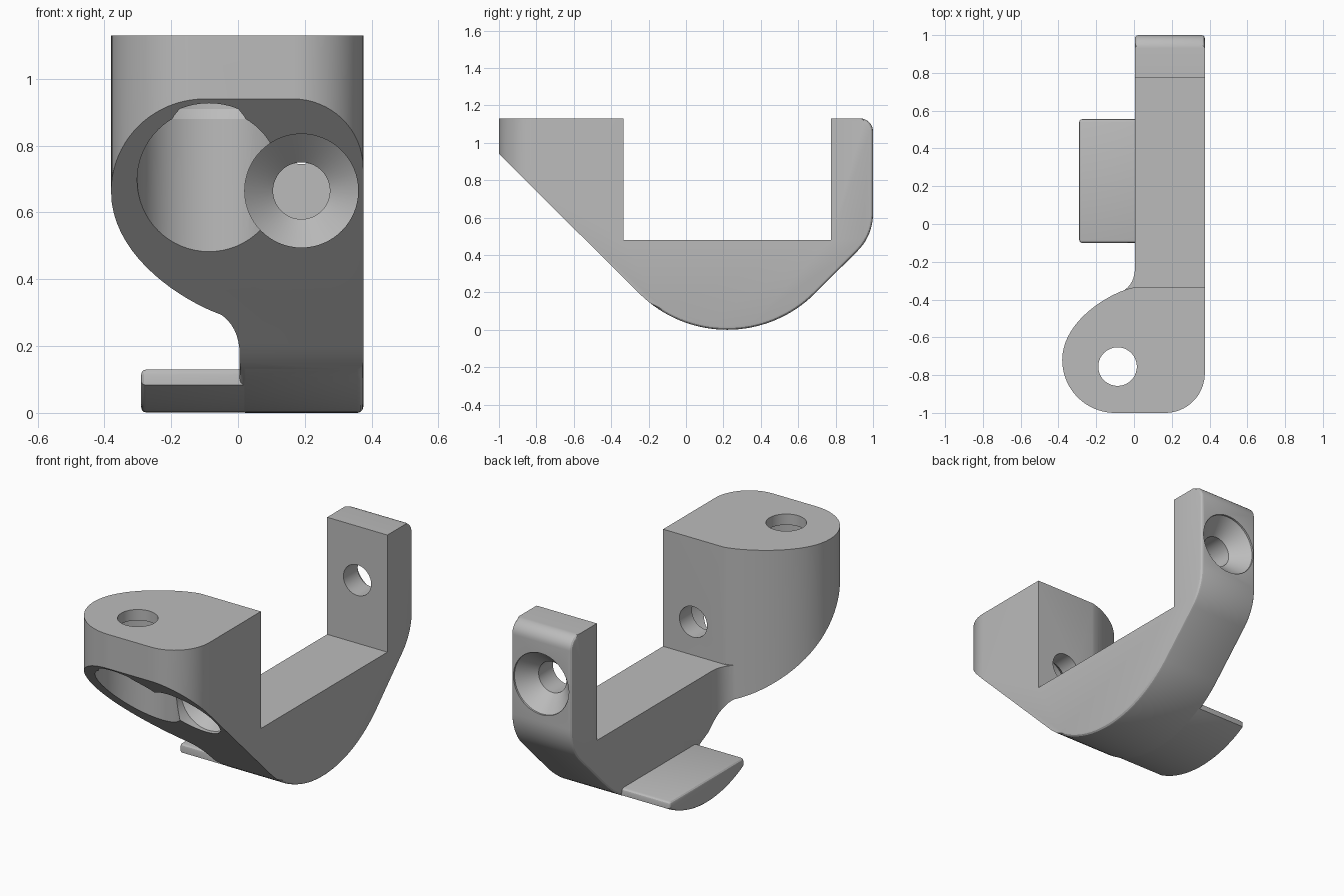
import bpy, bmesh, math
from mathutils import Vector

cube = bpy.data.objects.get("Cube")
if cube:
    bpy.data.objects.remove(cube, do_unlink=True)

grey = bpy.data.materials.new("plain grey")
grey.use_nodes = True
grey.diffuse_color = (0.5, 0.5, 0.5, 1)
for node in grey.node_tree.nodes:
    if node.type == 'BSDF_PRINCIPLED':
        node.inputs["Base Color"].default_value = (0.5, 0.5, 0.5, 1)


def arc(cx, cy, r, a0, a1, n):
    """Points on an arc, angles in degrees."""
    out = []
    for i in range(n + 1):
        a = math.radians(a0 + (a1 - a0) * i / n)
        out.append((cx + r * math.cos(a), cy + r * math.sin(a)))
    return out


def bezier(a, b, c, d, n):
    pts = []
    for i in range(n + 1):
        t = i / n
        s = 1 - t
        p = (Vector(a) * s**3 + Vector(b) * 3 * s * s * t
             + Vector(c) * 3 * s * t * t + Vector(d) * t**3)
        pts.append((p.x, p.y))
    return pts


def make_object(name, bm):
    bmesh.ops.recalc_face_normals(bm, faces=bm.faces[:])
    mesh = bpy.data.meshes.new(name)
    bm.to_mesh(mesh)
    bm.free()
    mesh.materials.append(grey)
    obj = bpy.data.objects.new(name, mesh)
    bpy.context.collection.objects.link(obj)
    return obj


def prism(name, pts, axis, lo, hi):
    """Extrude a (y, z) outline along x, or an (x, y) outline along z."""
    bm = bmesh.new()
    place = (lambda p: (lo, *p)) if axis == 'X' else (lambda p: (*p, lo))
    face = bm.faces.new([bm.verts.new(place(p)) for p in pts])
    geom = bmesh.ops.extrude_face_region(bm, geom=[face])["geom"]
    step = Vector((hi - lo, 0, 0)) if axis == 'X' else Vector((0, 0, hi - lo))
    bmesh.ops.translate(bm, vec=step, verts=[g for g in geom if isinstance(g, bmesh.types.BMVert)])
    return make_object(name, bm)


def lathe(name, profile, place, n=64):
    """Closed turned solid from (radius, height) rings; place maps it into the model."""
    bm = bmesh.new()
    rings = []
    for r, h in profile:
        rings.append([bm.verts.new(place(x, y, h)) for x, y in arc(0, 0, r, 0, 360, n)[:-1]])
    for low, high in zip(rings, rings[1:]):
        for i in range(n):
            j = (i + 1) % n
            bm.faces.new((low[i], low[j], high[j], high[i]))
    bm.faces.new(rings[0])
    bm.faces.new(rings[-1])
    return make_object(name, bm)


def boolean(obj, tool, operation):
    mod = obj.modifiers.new("cut", 'BOOLEAN')
    mod.operation = operation
    mod.solver = 'EXACT'
    mod.object = tool
    graph = bpy.context.evaluated_depsgraph_get()
    result = bpy.data.meshes.new_from_object(obj.evaluated_get(graph))
    obj.modifiers.clear()
    obj.data = result
    bpy.data.objects.remove(tool, do_unlink=True)


def round_edges(obj, rule, width):
    """Bevel sharp edges whose two face normals satisfy the rule."""
    bm = bmesh.new()
    bm.from_mesh(obj.data)
    bmesh.ops.remove_doubles(bm, verts=bm.verts[:], dist=0.0002)
    bm.normal_update()
    chosen = []
    for e in bm.edges:
        if len(e.link_faces) == 2:
            a, b = (f.normal for f in e.link_faces)
            if a.angle(b, 0) > 0.6 and (rule(e, a, b) or rule(e, b, a)):
                chosen.append(e)
    bmesh.ops.bevel(bm, geom=chosen, offset=width, segments=3, profile=0.5, affect='EDGES')
    bm.to_mesh(obj.data)
    bm.free()


def smooth(obj):
    bpy.ops.object.select_all(action='DESELECT')
    obj.select_set(True)
    bpy.context.view_layer.objects.active = obj
    bpy.ops.object.shade_smooth_by_angle(angle=math.radians(25))


INNER, OUTER, FLOOR, TOP = 0.005, 0.375, 0.48, 1.13
BELLY = (0.22, 0.665)

# Bracket body: plan outline of the head and arm
plan = [(OUTER, 1.2)]
plan += arc(0.165, -0.79, 0.21, 0, -90, 16)
plan += arc(-0.1, -0.72, 0.28, -90, -180, 20)
plan += bezier((-0.38, -0.72), (-0.38, -0.5), (-0.1, -0.35), (INNER, -0.335), 20)[1:]
plan += [(INNER, 1.2)]
bracket = prism("bracket_body", plan, 'Z', -0.2, 1.4)

# Concave blend between the head and the arm
blend = bezier((INNER + 0.001, -0.22), (INNER, -0.31), (-0.03, -0.345), (-0.09, -0.372), 10)
blend += [(0.0, -0.42), (0.06, -0.4), (0.06, -0.22)]
boolean(bracket, prism("blend", blend, 'Z', -0.25, FLOOR + 0.002), 'UNION')

# Side outline: U shape with a round belly
side = [(-1, TOP), (-0.335, TOP), (-0.335, FLOOR), (0.775, FLOOR), (0.775, TOP)]
side += arc(0.93, TOP - 0.07, 0.07, 90, 0, 8)
side += arc(0.72, 0.62, 0.28, 0, -45, 10)
side += arc(*BELLY, 0.665, -45, -135, 32)
side += [(-1, 0.94)]
boolean(bracket, prism("side_outline", side, 'X', -0.8, 0.8), 'INTERSECT')

# Softened outer rim of the arm and post
round_edges(bracket, lambda e, a, b: abs(a.x) > 0.95 and (b.z < -0.1 or b.y > 0.1)
            and abs(b.x) < 0.1 and min(v.co.y for v in e.verts) > -0.2, 0.018)

# Vertical screw bore, wide from below
lower = [(0.215, 0.1), (0.215, 0.88), (0.232, 0.91), (0.232, 1.07), (0.102, 1.07), (0.102, 1.3)]
boolean(bracket, lathe("head_bore", lower, lambda x, y, h: (x - 0.087, y - 0.755, h)), 'DIFFERENCE')

# Countersunk cross holes in the head and the post
front_hole = [(0.17, -1.3), (0.17, -0.53), (0.085, -0.445), (0.085, -0.2)]
boolean(bracket, lathe("front_hole", front_hole, lambda x, y, h: (x + 0.19, h, y + 0.665)), 'DIFFERENCE')
back_hole = [(0.085, 0.6), (0.085, 0.9), (0.17, 0.99), (0.17, 1.2)]
boolean(bracket, lathe("back_hole", back_hole, lambda x, y, h: (x + 0.19, h, y + 0.83)), 'DIFFERENCE')
smooth(bracket)

# Side plate with a belly-shaped underside
low, high = -0.1, 0.555
reach = [math.degrees(math.acos((y - BELLY[0]) / 0.664)) for y in (low, high)]
plate_side = [(low, 0.13), (high, 0.13)] + arc(*BELLY, 0.664, -reach[1], -reach[0], 24)
plate = prism("side_plate", plate_side, 'X', -0.29, 0.04)
round_edges(plate, lambda e, a, b: (a.x < -0.9 and abs(b.x) < 0.1)
            or (a.z > 0.9 and abs(b.y) > 0.9), 0.016)
smooth(plate)
